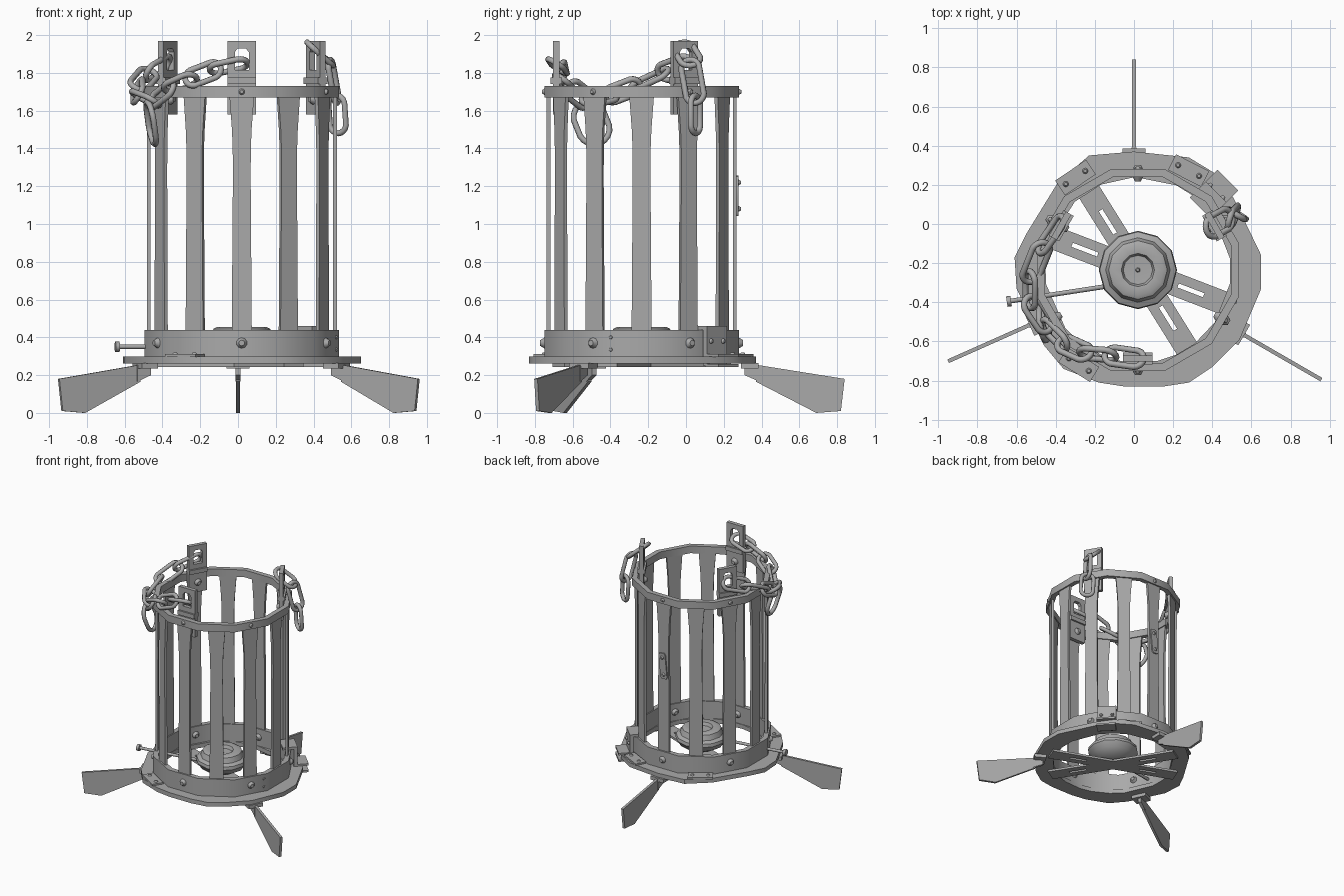
import bpy, bmesh
from math import cos, sin, pi, radians
from mathutils import Matrix, Vector, Quaternion

default_cube = bpy.data.objects.get("Cube")
if default_cube:
    bpy.data.objects.remove(default_cube, do_unlink=True)

CENTRE = Vector((0.02, -0.235, 0))
FLAT = Matrix.Rotation(-pi / 2, 4, 'X')

iron = bpy.data.materials.new("iron_grey")
iron.use_nodes = True
IRON_COLOUR = (0.4, 0.4, 0.4, 1)
iron.diffuse_color = IRON_COLOUR
for node in iron.node_tree.nodes:
    if node.type == 'BSDF_PRINCIPLED':
        node.inputs["Base Color"].default_value = IRON_COLOUR


def finish(name, bm, matrix):
    bmesh.ops.recalc_face_normals(bm, faces=bm.faces)
    mesh = bpy.data.meshes.new(name)
    bm.to_mesh(mesh)
    bm.free()
    mesh.transform(matrix)
    mesh.materials.append(iron)
    mesh.shade_smooth()
    mesh.set_sharp_from_angle(angle=radians(35))
    obj = bpy.data.objects.new(name, mesh)
    bpy.context.collection.objects.link(obj)
    return obj


def around(degrees, radius, z=0.0):
    """Frame on the cage wall: x along the wall, y outward, z up."""
    return (Matrix.Translation(CENTRE) @ Matrix.Rotation(radians(degrees - 90), 4, 'Z')
            @ Matrix.Translation((0, radius, z)))


def prism(name, outline, depth, matrix, hole=None):
    """Extrude an x-z outline along y, with an optional matching hole loop."""
    bm = bmesh.new()
    loops = [outline] + ([hole] if hole else [])
    sides = [[[bm.verts.new((x, y, z)) for x, z in loop] for loop in loops]
             for y in (-depth / 2, depth / 2)]
    n = len(outline)
    for i in range(n):
        j = (i + 1) % n
        for k in range(len(loops)):
            a, b = sides[0][k], sides[1][k]
            bm.faces.new((a[i], a[j], b[j], b[i]))
        if hole:
            for outer, inner in sides:
                bm.faces.new((outer[i], outer[j], inner[j], inner[i]))
    if not hole:
        for side in sides:
            bm.faces.new(side[0])
    return finish(name, bm, matrix)


def rect(width, low, high):
    w = width / 2
    return [(-w, low), (w, low), (w, high), (-w, high)]


def polygon(apothem, n=12):
    r = apothem / cos(pi / n)
    return [(r * cos((2 * i + 1) * pi / n), r * sin((2 * i + 1) * pi / n)) for i in range(n)]


def bolt(name, matrix, radius=0.03, height=0.025):
    bm = bmesh.new()
    bmesh.ops.create_cone(bm, cap_ends=True, segments=10, radius1=radius,
                          radius2=radius * 0.5, depth=height)
    return finish(name, bm, matrix @ FLAT)


def tube(name, points, radius, cyclic=False):
    curve = bpy.data.curves.new(name, 'CURVE')
    curve.dimensions = '3D'
    curve.bevel_depth = radius
    curve.bevel_resolution = 2
    curve.use_fill_caps = True
    spline = curve.splines.new('POLY')
    spline.points.add(len(points) - 1)
    for p, co in zip(spline.points, points):
        p.co = (*co, 1)
    spline.use_cyclic_u = cyclic
    curve.materials.append(iron)
    obj = bpy.data.objects.new(name, curve)
    bpy.context.collection.objects.link(obj)


def link(name, start, end, roll, width=0.05, extra=0.03):
    """Oval chain link running from start to end."""
    start, end = Vector(start), Vector(end)
    axis = end - start
    straight = max(axis.length / 2 + extra - width, 0)
    turn = axis.to_track_quat('Z', 'Y') @ Quaternion((0, 0, 1), radians(roll))
    points = []
    for i in range(18):
        a = 2 * pi * (i + 0.5) / 18
        shift = straight if sin(a) > 0 else -straight
        points.append((start + end) / 2 + turn @ Vector((width * cos(a), 0, width * sin(a) + shift)))
    tube(name, points, 0.016, True)


# Base flange, hand-cut and slightly uneven
edge = [(0, .37), (-.23, .35), (-.39, .21), (-.55, -.05), (-.61, -.17), (-.6, -.33),
        (-.46, -.62), (-.36, -.74), (-.18, -.81), (-.05, -.83), (.15, -.83), (.28, -.81),
        (.4, -.73), (.54, -.59), (.65, -.33), (.65, -.16), (.51, .13), (.42, .255), (.28, .34)]
outer = [Vector(p) - CENTRE.xy for p in edge]
inner = [p.normalized() * 0.475 for p in outer]
prism("base_flange", outer, 0.035, around(90, 0, 0.28) @ FLAT, inner)

# Cage hoops
for name, low, high in (("lower_hoop", 0.29, 0.44), ("upper_hoop", 1.67, 1.73)):
    prism(name, polygon(0.515), high - low, around(90, 0, (low + high) / 2) @ FLAT, polygon(0.475))

# Upright bars, flared at the top
half = [(.054, .3), (.047, 1.25), (.048, 1.4), (.052, 1.5), (.058, 1.58), (.067, 1.7)]
bar_outline = half + [(-x, z) for x, z in reversed(half)]
for i in range(12):
    prism("cage_bar", bar_outline, 0.02, around(30 * i, 0.493))

# Hoop rivets
for i in range(6):
    angle = 30 + 60 * i
    bolt("lower_rivet", around(angle, 0.525, 0.37))
    bolt("inner_rivet", around(angle, 0.465, 0.37) @ Matrix.Rotation(pi, 4, 'Z'))
    bolt("upper_rivet", around(angle, 0.52, 1.7), 0.018, 0.015)
for z in (0.335, 0.4):
    bolt("seam_rivet", around(-18, 0.522, z), 0.016, 0.018)

# Hanging lugs with a window for the chain
lug_outer = [(-.075, 1.58), (.075, 1.58), (.075, 1.85), (.075, 1.97),
             (.04, 1.97), (-.04, 1.97), (-.075, 1.97), (-.075, 1.85)]
lug_hole = [(-.037, 1.815), (.037, 1.815), (.037, 1.87), (.037, 1.91),
            (.022, 1.93), (-.022, 1.93), (-.037, 1.91), (-.037, 1.87)]
for angle in (-90, 30, 150):
    prism("hanging_lug", lug_outer, 0.032, around(angle, 0.452), lug_hole)
    prism("lug_tab", rect(0.15, 1.74, 1.775), 0.06, around(angle, 0.452))
    bolt("lug_rivet", around(angle, 0.425, 1.66) @ Matrix.Rotation(pi, 4, 'Z'))

# Long chain draped between two lugs
path = [(.02, -.69, 1.85), (-.12, -.67, 1.82), (-.25, -.66, 1.77), (-.36, -.61, 1.72),
        (-.45, -.52, 1.65), (-.53, -.4, 1.68), (-.53, -.27, 1.73), (-.47, -.12, 1.8),
        (-.38, .01, 1.85)]
for i, (a, b) in enumerate(zip(path, path[1:])):
    link("long_chain_link", a, b, 30 + 90 * (i % 2))
link("hanging_ring", (-.47, -.53, 1.61), (-.45, -.47, 1.46), 60, 0.085, 0.035)

# Short chain on the third lug
link("short_chain_link", (.39, -.02, 1.94), (.48, .03, 1.86), 20, 0.055)
link("short_chain_link", (.49, .02, 1.84), (.52, .05, 1.67), 60)
link("short_chain_link", (.52, .05, 1.65), (.53, .05, 1.51), 120)

# Fin feet under the flange
fin = [(0, .255), (.47, .18), (.45, .01), (.32, 0), (0, .165)]
for x, y, angle in ((0, .37, 90), (-.52, -.51, 204), (.55, -.56, -30)):
    frame = Matrix.Translation((x, y, 0)) @ Matrix.Rotation(radians(angle), 4, 'Z')
    prism("fin_foot", fin, 0.02, frame)
    prism("foot_bracket", [(-.08, .235), (.015, .235), (.015, .265), (-.08, .265)], 0.12, frame)
    prism("foot_web", [(-.06, .24), (-.06, .2), (.02, .165), (.02, .25)], 0.025, frame)

# Slotted cross straps carrying the burner
for angle in (122, 302, 159, 339):
    prism("cross_strap", rect(0.12, 0, 0.52), 0.018, around(angle, 0, 0.253) @ FLAT,
          rect(0.022, 0.22, 0.36))

# Burner dish
bm = bmesh.new()
profile = [(0, .27), (.1, .28), (.17, .32), (.2, .365), (.195, .39), (.165, .405),
           (.15, .445), (.13, .455), (.085, .45), (.075, .425), (0, .42)]
verts = [bm.verts.new((r, 0, z)) for r, z in profile]
edges = [bm.edges.new(pair) for pair in zip(verts, verts[1:])]
bmesh.ops.spin(bm, geom=verts + edges, axis=(0, 0, 1), cent=(0, 0, 0),
               angle=2 * pi, steps=12)
bmesh.ops.remove_doubles(bm, verts=bm.verts, dist=0.0005)
finish("burner_dish", bm, around(90, 0))
bolt("burner_pin", around(90, 0, 0.425) @ Matrix.Rotation(pi / 2, 4, 'X'), 0.014, 0.02)

# Adjuster rod and its knob
rod_end, rod_tip = Vector((-.64, -.395, .35)), Vector((-.15, -.32, .35))
along = (rod_tip - rod_end).normalized()
tube("adjuster_rod", [rod_end, rod_tip], 0.012)
tube("adjuster_knob", [rod_end - along * 0.01, rod_end + along * 0.012], 0.027)

# Riveted plates on the flange
for angle in (124, 63, 238):
    prism("flange_plate", rect(0.19, -0.045, 0.045), 0.014, around(angle, 0.57, 0.304) @ FLAT)
    for side in (-0.06, 0.06):
        spot = around(angle, 0.57, 0.314) @ Matrix.Translation((side, 0, 0))
        bolt("plate_rivet", spot @ Matrix.Rotation(pi / 2, 4, 'X'), 0.017, 0.014)

# Clamp gripping hoop and flange
prism("clamp_plate", rect(0.15, 0.25, 0.45), 0.03, around(45, 0.55))
prism("clamp_lip", rect(0.15, -0.1, 0.015), 0.02, around(45, 0.55, 0.45) @ FLAT)
for z in (0.25, 0.305):
    prism("clamp_foot", rect(0.15, 0, 0.1), 0.016, around(45, 0.55, z) @ FLAT)
for side in (-0.045, 0.045):
    bolt("clamp_rivet", around(45, 0.57, 0.38) @ Matrix.Translation((side, 0, 0)), 0.016, 0.018)

# Repair plate on the rear bar
tilt = around(90, 0.508, 1.15) @ Matrix.Rotation(radians(6), 4, 'Y')
prism("repair_plate", [(-.03, -.09), (-.02, -.105), (.02, -.105), (.03, -.09),
                       (.03, .09), (.02, .105), (-.02, .105), (-.03, .09)], 0.012, tilt)
for z in (-0.07, 0.07):
    bolt("repair_rivet", tilt @ Matrix.Translation((0, 0.01, z)), 0.017, 0.015)
